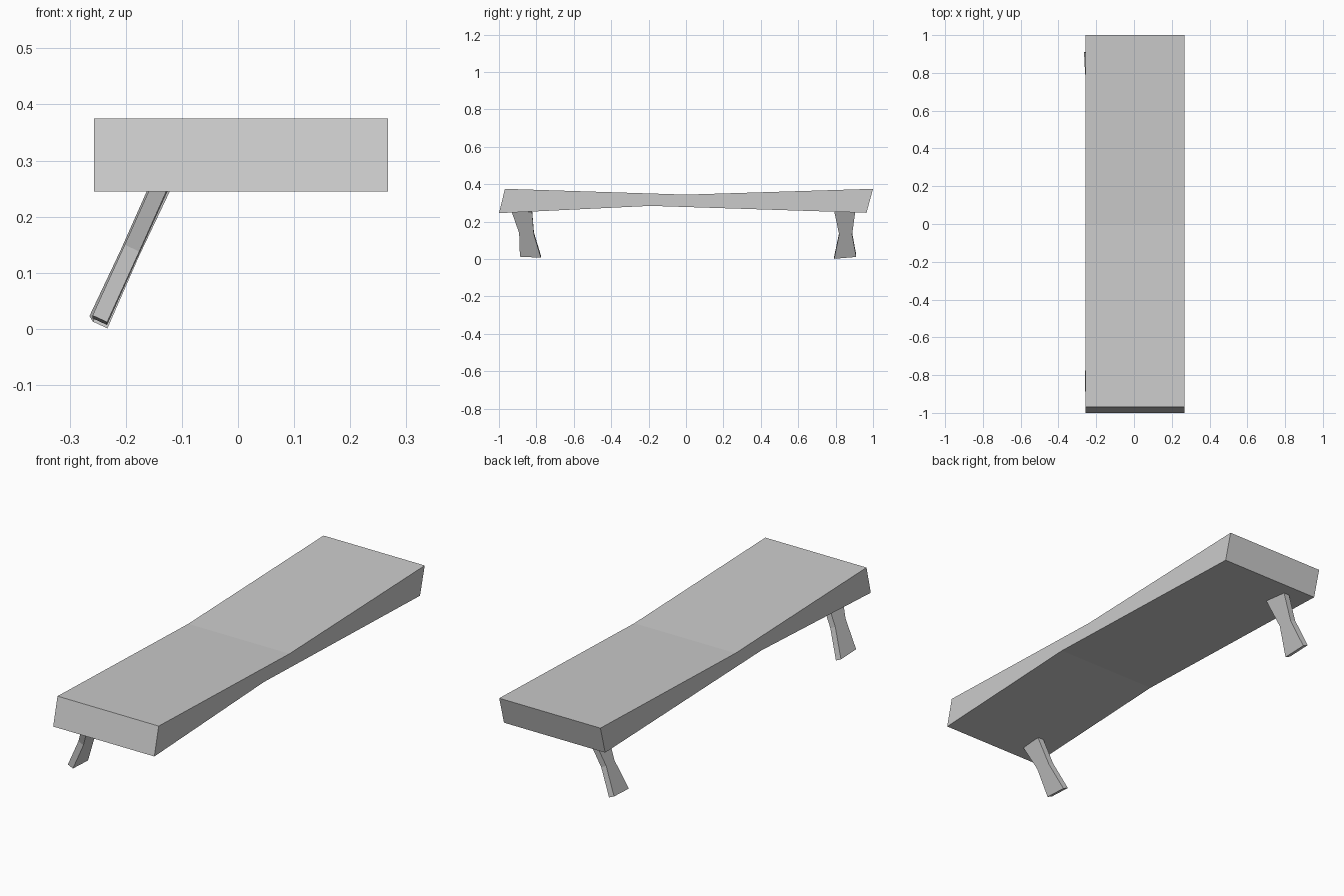
import bpy

if "Cube" in bpy.data.objects:
    bpy.data.objects.remove(bpy.data.objects["Cube"])


def prism(name, side_a, side_b):
    """Closed solid bridging two matching outlines."""
    n = len(side_a)
    faces = [tuple(range(n)), tuple(range(2 * n - 1, n - 1, -1))]
    faces += [(i, i + n, (i + 1) % n + n, (i + 1) % n) for i in range(n)]
    mesh = bpy.data.meshes.new(name)
    mesh.from_pydata(side_a + side_b, [], faces)
    obj = bpy.data.objects.new(name, mesh)
    bpy.context.collection.objects.link(obj)
    # consistent outward normals
    import bmesh
    bm = bmesh.new()
    bm.from_mesh(mesh)
    bmesh.ops.recalc_face_normals(bm, faces=bm.faces)
    bm.to_mesh(mesh)
    bm.free()
    return obj


# Seat slab: (y, z) profile, pinched in the middle, slanted ends
profile = [(-1.0, 0.245), (-0.19, 0.284), (0.965, 0.247),
           (1.0, 0.375), (0.0, 0.344), (-0.968, 0.375)]
prism("seat", [(-0.257, y, z) for y, z in profile],
      [(0.267, y, z) for y, z in profile])


# Splayed legs: waisted (y, z) outline of the outer face, leaning in x
SLOPE = 0.456
THICK = (0.026, -0.012)


def leg(name, outline, x_foot, x_twist):
    y_ref = outline[0][0]
    outer = [(x_foot + SLOPE * (z - 0.018) + x_twist * (y - y_ref), y, z)
             for y, z in outline]
    inner = [(x + THICK[0], y, z + THICK[1]) for x, y, z in outer]
    prism(name, outer, inner)


leg("front_leg", [(-0.888, 0.024), (-0.892, 0.150), (-0.932, 0.264),
                  (-0.823, 0.264), (-0.813, 0.142), (-0.776, 0.019)],
    -0.262, 0.02)
leg("back_leg", [(0.910, 0.023), (0.888, 0.142), (0.905, 0.264),
                 (0.793, 0.264), (0.819, 0.142), (0.792, 0.013)],
    -0.267, -0.09)
